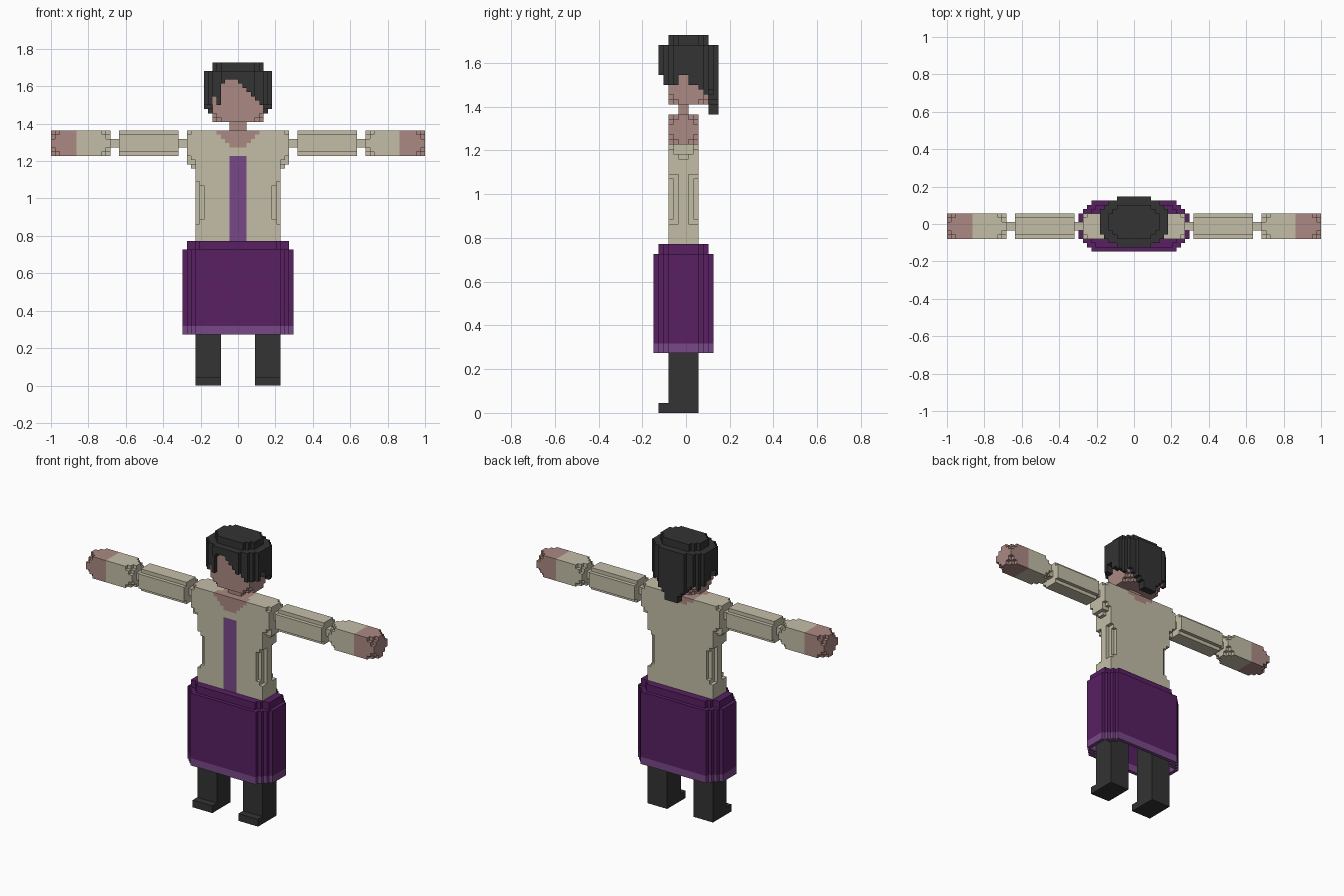
import bpy, bmesh
from itertools import product

if "Cube" in bpy.data.objects:
    bpy.data.objects.remove(bpy.data.objects["Cube"])

V = 1 / 44          # size of one block
Y0 = 6.5            # block row that lies on y = 0

PALETTE = [("cream cloth", (0.55, 0.515, 0.39)), ("skin", (0.41, 0.25, 0.225)),
           ("purple cloth", (0.098, 0.0144, 0.122)), ("light purple trim", (0.188, 0.065, 0.242)),
           ("charcoal", (0.033, 0.033, 0.033))]
CREAM, SKIN, PURPLE, TRIM, DARK = range(5)
MATS = []
for label, rgb in PALETTE:
    m = bpy.data.materials.new(label)
    m.diffuse_color = (*rgb, 1)
    m.use_nodes = True
    m.node_tree.nodes["Principled BSDF"].inputs["Base Color"].default_value = m.diffuse_color
    MATS.append(m)

# The four corners of each side of a block, per outward direction
SIDES = {(1, 0, 0): [(1, 0, 0), (1, 1, 0), (1, 1, 1), (1, 0, 1)],
         (-1, 0, 0): [(0, 0, 0), (0, 0, 1), (0, 1, 1), (0, 1, 0)],
         (0, 1, 0): [(0, 1, 0), (0, 1, 1), (1, 1, 1), (1, 1, 0)],
         (0, -1, 0): [(0, 0, 0), (1, 0, 0), (1, 0, 1), (0, 0, 1)],
         (0, 0, 1): [(0, 0, 1), (1, 0, 1), (1, 1, 1), (0, 1, 1)],
         (0, 0, -1): [(0, 0, 0), (0, 1, 0), (1, 1, 0), (1, 0, 0)]}


def box(x0, x1, y0, y1, z0, z1):
    return set(product(range(x0, x1), range(y0, y1), range(z0, z1)))


def mirror(cells):
    return {(-1 - x, y, z) for x, y, z in cells}


def both(cells):
    return cells | mirror(cells)


def chipped(x0, x1, y0, y1, z0, z1, n=2):
    """Box with its eight corners nicked off."""
    return {(x, y, z) for x, y, z in box(x0, x1, y0, y1, z0, z1)
            if min(x - x0, x1 - 1 - x) + min(y - y0, y1 - 1 - y) + min(z - z0, z1 - 1 - z) >= n}


def stepped(rows, z0, z1):
    """Column with a stepped rounded plan; rows are (half width, y0, y1)."""
    return set().union(*(box(-w, w, a, b, z0, z1) for w, a, b in rows))


def build(name, cells, paint):
    """Skin the block set with outer faces and merge the flat areas."""
    mesh = bpy.data.meshes.new(name)
    bm = bmesh.new()
    verts = {}
    for c in sorted(cells):
        mat = paint(*c) if callable(paint) else paint
        for d, corners in SIDES.items():
            if tuple(a + b for a, b in zip(c, d)) in cells:
                continue
            ring = []
            for k in corners:
                p = tuple(a + b for a, b in zip(c, k))
                if p not in verts:
                    verts[p] = bm.verts.new((p[0] * V, (p[1] - Y0) * V, p[2] * V))
                ring.append(verts[p])
            bm.faces.new(ring).material_index = mat
    bmesh.ops.dissolve_limit(bm, angle_limit=0.01, verts=bm.verts[:], edges=bm.edges[:],
                             delimit={'MATERIAL'})
    for m in MATS:
        mesh.materials.append(m)
    bm.to_mesh(mesh)
    bm.free()
    ob = bpy.data.objects.new(name, mesh)
    bpy.context.collection.objects.link(ob)


# Legs with shoes and arms, left and right
leg = box(4, 10, 3, 9, 0, 30) | box(4, 10, 1, 3, 0, 2)
upper_arm = box(14, 28, 4, 8, 54, 60) | box(14, 28, 3, 9, 55, 59)
forearm = chipped(30, 44, 3, 9, 54, 60)
joints = box(12, 14, 5, 7, 56, 58) | box(28, 30, 5, 7, 56, 58)
for side, flip in (("left", lambda c: c), ("right", mirror)):
    build(side + "_leg", flip(leg), DARK)
    build(side + "_upper_arm", flip(upper_arm), CREAM)
    build(side + "_arm_joints", flip(joints), CREAM)
    build(side + "_forearm", flip(forearm),
          lambda x, y, z: SKIN if abs(x + 0.5) > 38 else CREAM)

# Hollow skirt with hem and waistband
outer = [(10, 0, 12), (11, 1, 11), (12, 2, 10), (13, 3, 9)]
inner = [(9, 1, 11), (10, 2, 10), (12, 3, 9)]
skirt = stepped(outer, 12, 32) - stepped(inner, 12, 30) | stepped(inner, 32, 34)
build("skirt", skirt, lambda x, y, z: TRIM if z < 14 else PURPLE)

# Torso with shoulder caps, armpit steps and notched waist corners
torso = box(-10, 10, 3, 9, 34, 60) | both(chipped(4, 12, 3, 9, 53, 60, 1))
torso |= box(-12, 12, 4, 8, 52, 59) | box(-11, 11, 5, 7, 51, 52)
for y in (3, 8):
    torso -= both(box(9, 10, y, y + 1, 38, 48) | box(8, 9, y, y + 1, 39, 47))
torso -= both(box(9, 10, 4, 5, 38, 48) | box(9, 10, 7, 8, 38, 48))


def torso_paint(x, y, z):
    a = abs(x + 0.5)
    neckline = z - 54 if y < 5 else (z - 57) * 2     # low V in front, small V behind
    if z >= 56 and a < min(neckline, 5) and (y < 5 or z >= 58):
        return SKIN
    return TRIM if a < 2 and y == 3 and z < 54 else CREAM


build("torso", torso, torso_paint)

# Neck and head
build("neck", box(-2, 2, 5, 7, 60, 62), SKIN)
head = chipped(-6, 6, 3, 11, 62, 74)
build("head", head, SKIN)

# Hair: lower edge of each column in front, at the sides and behind
FRONT = [66, 65, 68, 66, 71, 72, 72, 72, 71, 70, 69, 68, 67, 66, 66, 66]
SIDE = {3: 66, 4: 66, 5: 68, 6: 68, 7: 66, 8: 66, 9: 65, 10: 64}
BACK = [60, 60, 62, 63, 64, 65, 66, 66]


def hair_edge(x, y):
    if y >= 11:
        return BACK[x if x >= 0 else -1 - x]
    if y < 3:
        return max(FRONT[x + 8], 67 if y == 1 else 66)
    return SIDE[y]


plan = [(4, 1, 13), (6, 2, 12), (7, 3, 11), (8, 4, 10)]
hair = {c for c in stepped(plan, 60, 74) if c[2] >= hair_edge(c[0], c[1])}
hair |= stepped([(4, 3, 11), (5, 4, 10), (6, 5, 9)], 74, 76)
build("hair", hair - head, DARK)
